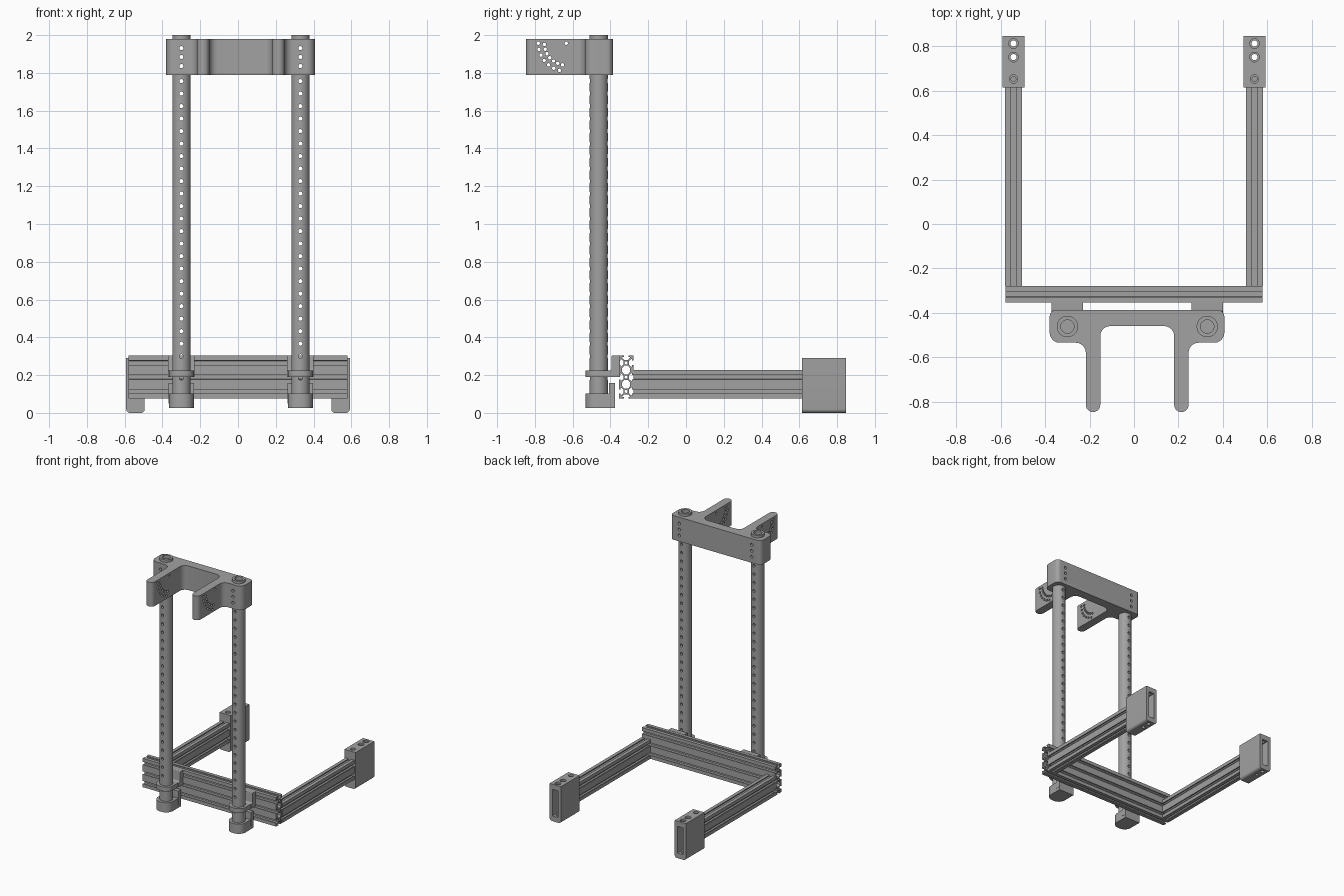
import bpy
import bmesh
from math import sin, cos, pi, radians
from mathutils import Matrix, Vector

cube = bpy.data.objects.get("Cube")
if cube:
    bpy.data.objects.remove(cube)

grey = bpy.data.materials.new("plain grey")
grey.use_nodes = True
COLOUR = (0.36, 0.36, 0.36, 1)
grey.diffuse_color = COLOUR
grey.node_tree.nodes["Principled BSDF"].inputs["Base Color"].default_value = COLOUR

# Column order of the extrusion frames: profile a, profile b, extrusion
FRAMES = {
    "x": Matrix(((0, 0, 1), (1, 0, 0), (0, 1, 0))),
    "y": Matrix(((1, 0, 0), (0, 0, 1), (0, 1, 0))),
    "z": Matrix.Identity(3),
}


def circle(cx, cy, r, n=32):
    return [(cx + r * cos(2 * pi * i / n), cy + r * sin(2 * pi * i / n)) for i in range(n)]


def fillet(corners, steps=6):
    """Round each corner (a, b, radius) of a polygon."""
    out = []
    for i, (a, b, r) in enumerate(corners):
        p = Vector((a, b))
        if not r:
            out.append((a, b))
            continue
        u = (Vector(corners[i - 1][:2]) - p).normalized()
        v = (Vector(corners[(i + 1) % len(corners)][:2]) - p).normalized()
        half = u.angle(v) / 2
        centre = p + (u + v).normalized() * r / sin(half)
        start = p + u * r * cos(half) / sin(half) - centre
        end = p + v * r * cos(half) / sin(half) - centre
        turn = start.angle(end)
        for k in range(steps + 1):
            t = k / steps
            q = centre + (start * sin((1 - t) * turn) + end * sin(t * turn)) / sin(turn)
            out.append((q.x, q.y))
    return out


def finish(name, bm):
    """Turn a bmesh into a linked object with crisp smooth shading."""
    mesh = bpy.data.meshes.new(name)
    bmesh.ops.recalc_face_normals(bm, faces=bm.faces)
    bm.to_mesh(mesh)
    bm.free()
    mesh.materials.clear()
    mesh.materials.append(grey)
    mesh.shade_smooth()
    mesh.set_sharp_from_angle(angle=radians(32))
    obj = bpy.data.objects.new(name, mesh)
    bpy.context.collection.objects.link(obj)
    return obj


def prism(name, loops, axis, lo, hi):
    """Extrude a filled profile; loops inside the first become holes."""
    curve = bpy.data.curves.new(name, "CURVE")
    curve.dimensions = "2D"
    curve.fill_mode = "BOTH"
    curve.extrude = (hi - lo) / 2
    for loop in loops:
        spline = curve.splines.new("POLY")
        spline.points.add(len(loop) - 1)
        for point, (a, b) in zip(spline.points, loop):
            point.co = (a, b, 0, 1)
        spline.use_cyclic_u = True
    temp = bpy.data.objects.new(name, curve)
    bpy.context.collection.objects.link(temp)
    graph = bpy.context.evaluated_depsgraph_get()
    mesh = bpy.data.meshes.new_from_object(temp.evaluated_get(graph))
    bpy.data.objects.remove(temp)
    bm = bmesh.new()
    bm.from_mesh(mesh)
    bpy.data.meshes.remove(mesh)
    bmesh.ops.remove_doubles(bm, verts=bm.verts, dist=1e-5)
    for v in bm.verts:
        v.co = FRAMES[axis] @ (v.co + Vector((0, 0, (lo + hi) / 2)))
    return finish(name, bm)


def cut(obj, drills=(), boxes=()):
    """Drill (centre, axis, radius, length) holes and cut (centre, size) boxes."""
    bm = bmesh.new()
    for centre, axis, r, length in drills:
        place = Matrix.Translation(centre) @ FRAMES[axis].to_4x4()
        bmesh.ops.create_cone(bm, cap_ends=True, segments=14, radius1=r, radius2=r,
                              depth=length, matrix=place)
    for centre, size in boxes:
        place = Matrix.Translation(centre) @ Matrix.Diagonal((*size, 1))
        bmesh.ops.create_cube(bm, size=1, matrix=place)
    cutter = finish("cutter", bm)
    cutter.hide_render = True
    mod = obj.modifiers.new("holes", "BOOLEAN")
    mod.operation, mod.solver, mod.object = "DIFFERENCE", "EXACT", cutter
    mod.use_self = True
    graph = bpy.context.evaluated_depsgraph_get()
    mesh = bpy.data.meshes.new_from_object(obj.evaluated_get(graph))
    obj.modifiers.clear()
    obj.data = mesh
    bpy.data.objects.remove(cutter)
    mesh.shade_smooth()
    mesh.set_sharp_from_angle(angle=radians(32))


# Slotted rails: stacked square cells, a T-slot at each outer cell side
CELL = 0.0755
UNIT = CELL / 20
SLOT = [(-3, 0), (-3, 1.8), (-5.5, 1.8), (-5.5, 2.6), (-2.8, 6)]
SLOT += [(-s, d) for s, d in reversed(SLOT)]
CAVITY = [(-2.8, -6), (2.8, -6), (5.5, -2.6), (5.5, 2.6),
          (2.8, 6), (-2.8, 6), (-5.5, 2.6), (-5.5, -2.6)]


def rail(name, centre, bottom, cells, axis, lo, hi):
    top = 20 * cells
    mids = [20 * i + 10 for i in range(cells)]
    outline = [(-10, 0)] + [(s, d) for s, d in SLOT] + [(10, 0)]
    for m in mids:
        outline += [(10 - d, m + s) for s, d in SLOT]
    outline += [(10, top)] + [(-s, top - d) for s, d in SLOT] + [(-10, top)]
    for m in reversed(mids):
        outline += [(d - 10, m - s) for s, d in SLOT]
    loops = [outline] + [circle(0, m, 2.2, 12) for m in mids]
    loops += [[(a, b + 20 * i) for a, b in CAVITY] for i in range(1, cells)]
    scaled = [[(centre + a * UNIT, bottom + b * UNIT) for a, b in loop] for loop in loops]
    return prism(name, scaled, axis, lo, hi)


rail("cross_rail", -0.317, 0.076, 3, "x", -0.58, 0.58)

# Side rails and the end feet
for side, x in (("right", -0.543), ("left", 0.543)):
    rail(side + "_side_rail", x, 0.076, 2, "y", -0.279, 0.69)
    w = 0.049
    foot = prism(side + "_foot", [fillet([(x - w, 0, 0.02), (x + w, 0, 0.02),
                                          (x + w, 0.29, 0), (x - w, 0.29, 0)])],
                 "y", 0.615, 0.847)
    drills = [((x, y, 0.145), "z", 0.014, 0.4) for y in (0.752, 0.813)]
    drills += [((x, y, 0.29), "z", 0.022, 0.03) for y in (0.752, 0.813)]
    drills += [((x, 0.653, 0.29), "z", 0.019, 0.03), ((x, 0.653, 0.28), "z", 0.011, 0.11)]
    cut(foot, drills, [((x, 0.8, 0.145), (0.05, 0.17, 0.21))])

# Upright tubes with pin holes, each in a socket and a guide
TUBES = (-0.30, 0.33)
TY = -0.462
PIN = 0.011
pin_heights = [1.836, 1.884, 1.931]
for side, x in zip(("right", "left"), TUBES):
    tube = prism(side + "_upright", [circle(x, TY, 0.048), circle(x, TY, 0.03)], "z", 0.05, 2.0)
    heights = [0.185] + [0.30 + 0.0662 * i for i in range(23)] + pin_heights
    cut(tube, [((x, TY, z), "y", PIN, 0.2) for z in heights])

    def collar(back):
        return fillet([(x - 0.066, back, 0), (x - 0.066, -0.531, 0.058),
                       (x + 0.066, -0.531, 0.058), (x + 0.066, back, 0)], 8)

    prism(side + "_socket", [collar(-0.376)], "z", 0.026, 0.102)
    prism(side + "_socket_plate", [fillet([(-0.376, 0.05, 0), (-0.376, 0.158, 0),
                                           (-0.408, 0.158, 0), (-0.408, 0.05, 0)])],
          "x", x - 0.068, x + 0.068)
    prism(side + "_guide", [collar(-0.36), circle(x, TY, 0.048)], "z", 0.19, 0.224)
    prism(side + "_guide_plate", [fillet([(-0.35, 0.19, 0), (-0.35, 0.304, 0),
                                          (-0.394, 0.304, 0.006), (-0.394, 0.224, 0.012),
                                          (-0.41, 0.224, 0), (-0.41, 0.19, 0)])],
          "x", x - 0.071, x + 0.071)

# Top bracket with two forward arms
outline = [(-0.38, -0.387, 0.03), (-0.38, -0.535, 0.045)]
for a, b, inner in ((-0.217, -0.152, 1), (0.181, 0.246, 0)):
    arm = [(a, -0.847, 0.032), (b, -0.847, 0.032)]
    rear = [(a, -0.46 if not inner else -0.535, 0.045), (b, -0.46 if inner else -0.535, 0.045)]
    outline += [rear[0]] + arm + [rear[1]]
outline += [(0.407, -0.535, 0.045), (0.407, -0.387, 0.03)]
bracket = prism("top_bracket", [fillet(outline)] + [circle(x, TY, 0.048) for x in TUBES],
                "z", 1.79, 1.98)
drills = [((x, TY, z), "y", PIN, 0.2) for x in TUBES for z in pin_heights]

# Pivot hole and two arcs of adjustment holes through both arms
PY, PZ = -0.634, 1.957
drills.append(((0, PY, PZ), "x", 0.009, 1))
for radius, first, last in ((0.148, 180, 256), (0.116, 183, 260)):
    for i in range(7):
        t = radians(first + (last - first) * i / 6)
        drills.append(((0, PY + radius * cos(t), PZ + radius * sin(t)), "x", 0.009, 1))
cut(bracket, drills)
